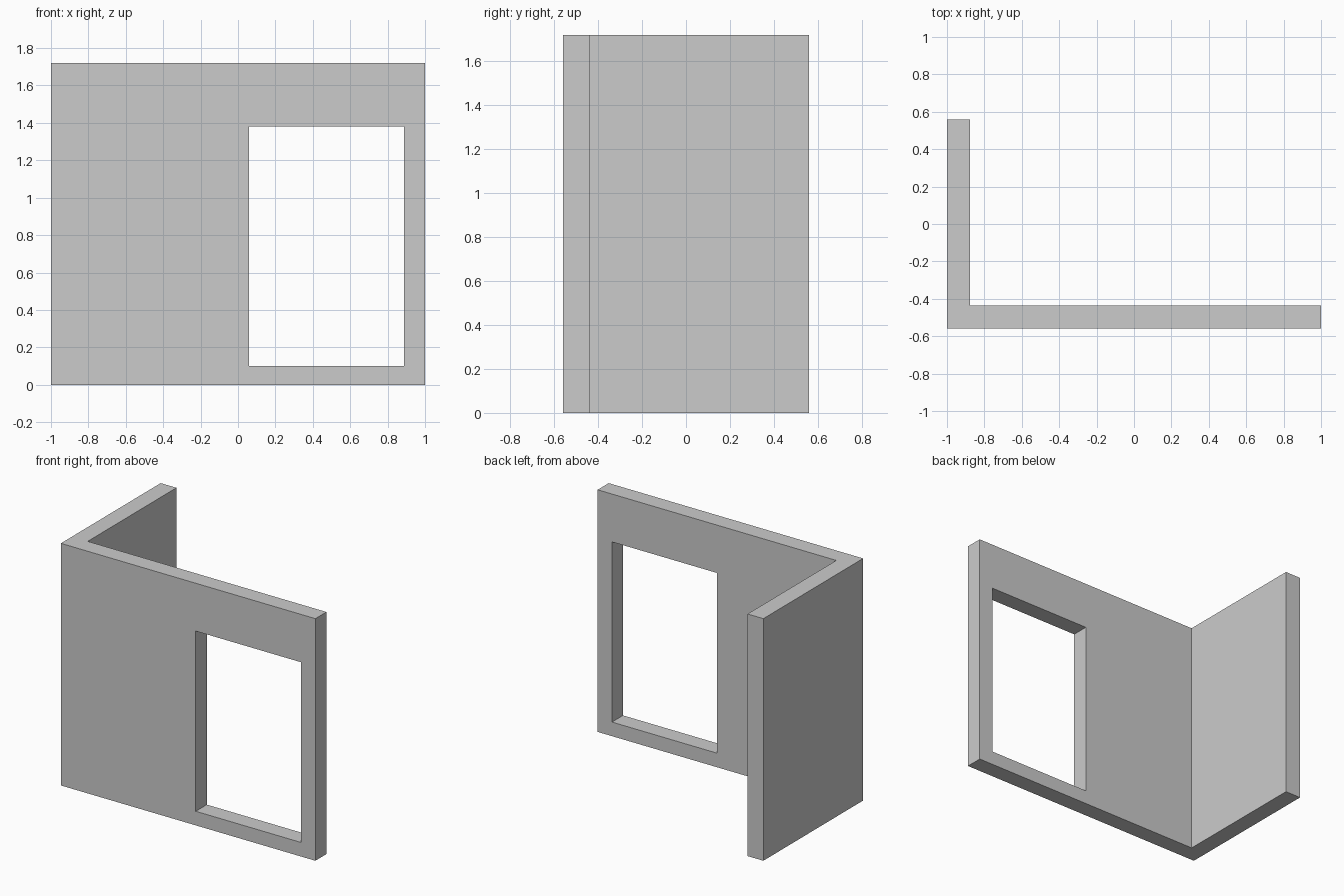
import bpy, bmesh

if "Cube" in bpy.data.objects:
    bpy.data.objects.remove(bpy.data.objects["Cube"])


def extrude_profile(name, points, z0, z1):
    """Extrude a closed xy outline from z0 to z1."""
    bm = bmesh.new()
    face = bm.faces.new([bm.verts.new((x, y, z0)) for x, y in points])
    top = bmesh.ops.extrude_face_region(bm, geom=[face])["geom"]
    verts = [v for v in top if isinstance(v, bmesh.types.BMVert)]
    bmesh.ops.translate(bm, verts=verts, vec=(0, 0, z1 - z0))
    bmesh.ops.recalc_face_normals(bm, faces=bm.faces)
    mesh = bpy.data.meshes.new(name)
    bm.to_mesh(mesh)
    bm.free()
    obj = bpy.data.objects.new(name, mesh)
    bpy.context.collection.objects.link(obj)
    return obj


# L-shaped corner: long front wall plus left return wall
W, D, H, T = 1.0, 0.56, 1.72, 0.124
walls = extrude_profile("corner_walls", [
    (-W, -D), (W, -D), (W, -D + T), (-W + T, -D + T), (-W + T, D), (-W, D),
], 0, H)

# Window opening through the front wall
cutter = extrude_profile("window_cutter", [
    (0.06, -0.7), (0.887, -0.7), (0.887, -0.3), (0.06, -0.3),
], 0.10, 1.38)
cutter.hide_render = True
cutter.display_type = 'WIRE'

cut = walls.modifiers.new("window_opening", 'BOOLEAN')
cut.operation = 'DIFFERENCE'
cut.solver = 'EXACT'
cut.object = cutter
